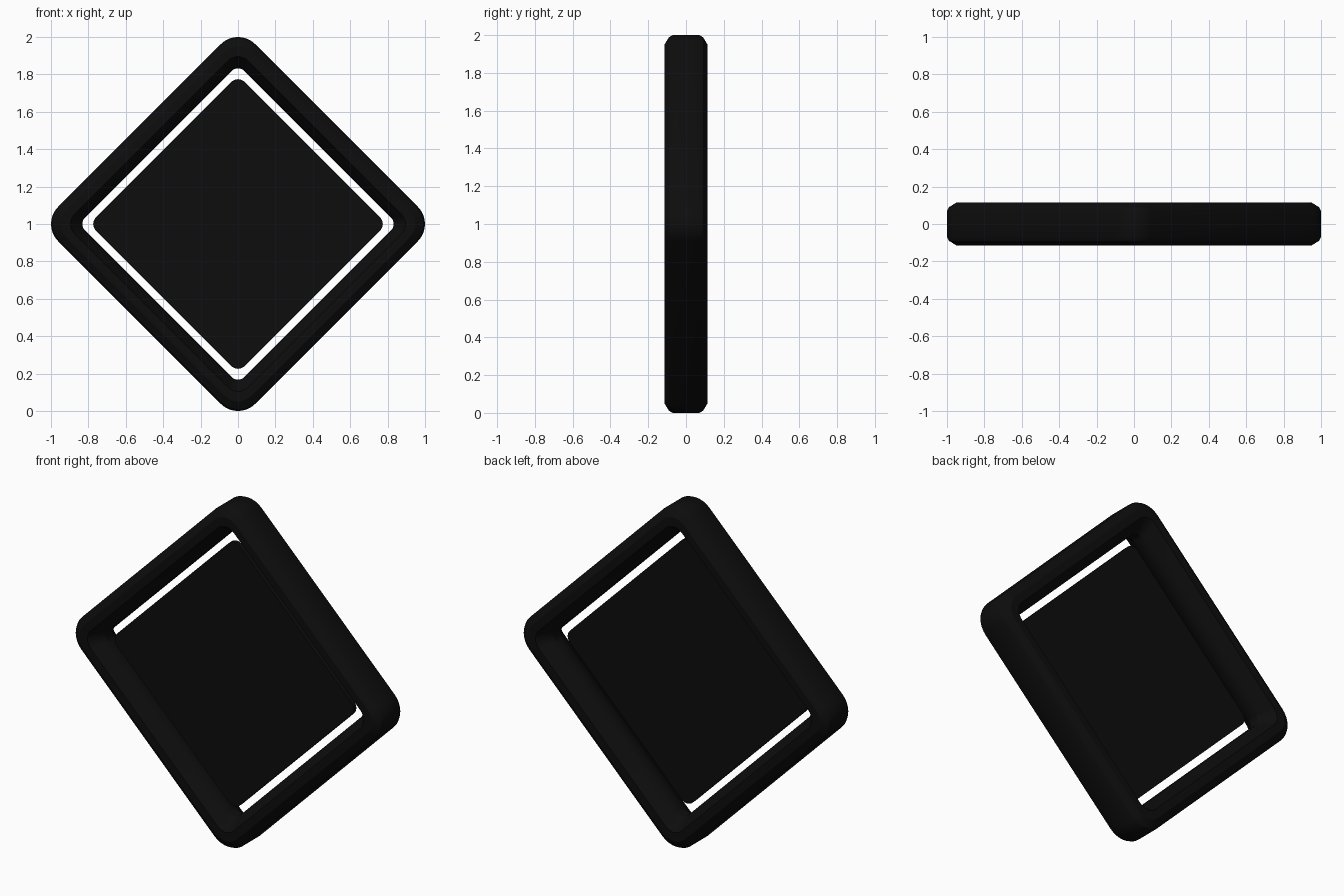
import bpy, bmesh, math

if "Cube" in bpy.data.objects:
    bpy.data.objects.remove(bpy.data.objects["Cube"])

black = bpy.data.materials.new("black")
black.diffuse_color = (0.004, 0.004, 0.004, 1)
black.use_nodes = True
black.node_tree.nodes["Principled BSDF"].inputs["Base Color"].default_value = black.diffuse_color


def diamond_loop(bm, half, radius, y, segs=8):
    """Rounded square turned on its corner; half = centre-to-side distance."""
    verts = []
    centre = (half - radius) * math.sqrt(2)
    for corner in range(4):
        mid = corner * math.pi / 2
        for i in range(segs + 1):
            a = mid - math.pi / 4 + i / segs * math.pi / 2
            x = centre * math.cos(mid) + radius * math.cos(a)
            z = centre * math.sin(mid) + radius * math.sin(a)
            verts.append(bm.verts.new((x, y, z + 1)))
    return verts


def loft(name, profile, closed):
    """Skin diamond loops; closed joins last to first, otherwise the ends are capped."""
    bm = bmesh.new()
    loops = [diamond_loop(bm, *p) for p in profile]
    pairs = list(zip(loops, loops[1:]))
    if closed:
        pairs.append((loops[-1], loops[0]))
    else:
        bm.faces.new(loops[0])
        bm.faces.new(loops[-1])
    n = len(loops[0])
    for a, b in pairs:
        for i in range(n):
            j = (i + 1) % n
            bm.faces.new((a[i], a[j], b[j], b[i]))
    bmesh.ops.recalc_face_normals(bm, faces=bm.faces)
    mesh = bpy.data.meshes.new(name)
    bm.to_mesh(mesh)
    bm.free()
    obj = bpy.data.objects.new(name, mesh)
    bpy.context.collection.objects.link(obj)
    mesh.materials.append(black)
    bpy.ops.object.select_all(action='DESELECT')
    obj.select_set(True)
    bpy.context.view_layer.objects.active = obj
    bpy.ops.object.shade_smooth_by_angle(angle=math.radians(30))
    return obj


# Outer frame: chamfered outside, sloping in to a narrow inner lip
half_profile = [(0.745, 0.13, 0.07), (0.736, 0.125, 0.09), (0.70, 0.10, 0.115),
                (0.655, 0.075, 0.115), (0.62, 0.058, 0.06), (0.603, 0.05, 0.03)]
front = [(h, r, -y) for h, r, y in half_profile]
loft("frame", front + half_profile[::-1], True)

# Thin inner panel with a gap all around, set slightly forward
loft("panel", [(0.562, 0.05, -0.035), (0.562, 0.05, -0.01)], False)
